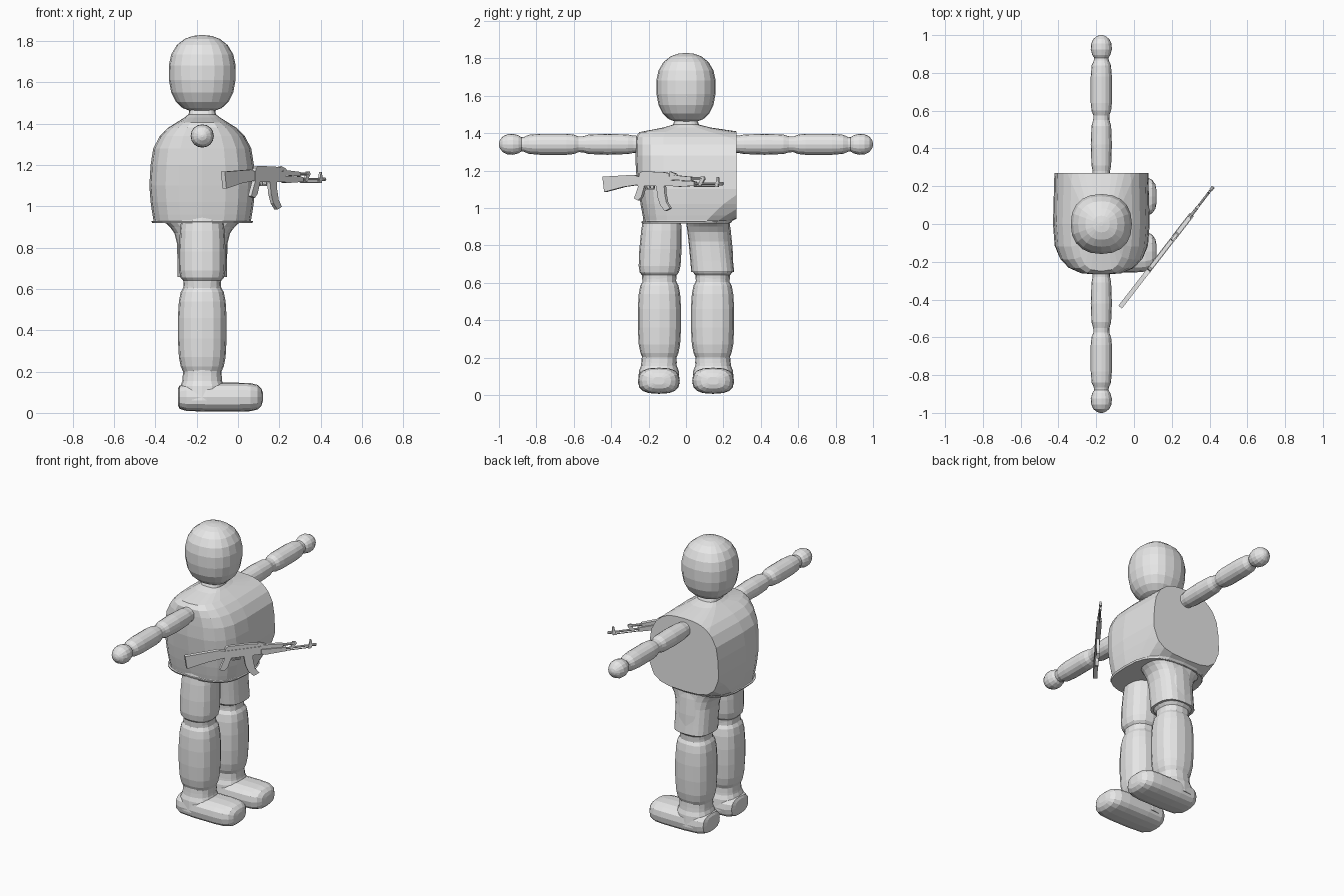
import bpy, bmesh, math
from mathutils import Matrix, Vector

if "Cube" in bpy.data.objects:
    bpy.data.objects.remove(bpy.data.objects["Cube"])

grey = bpy.data.materials.new("plain_grey")
grey.use_nodes = True
grey.diffuse_color = (0.8, 0.8, 0.8, 1)
grey.node_tree.nodes["Principled BSDF"].inputs["Base Color"].default_value = (0.8, 0.8, 0.8, 1)

CX = -0.173  # body centre line


def finish(name, bm, matrix=None):
    bmesh.ops.recalc_face_normals(bm, faces=bm.faces)
    mesh = bpy.data.meshes.new(name)
    bm.to_mesh(mesh)
    bm.free()
    mesh.materials.append(grey)
    obj = bpy.data.objects.new(name, mesh)
    bpy.context.collection.objects.link(obj)
    if matrix:
        obj.matrix_world = matrix
    return obj


def loft(name, axis, rings, power=2.4, segs=16, clip_y=None, matrix=None):
    """Rings are (position, centre u, centre v, half u, half v[, half +v])."""
    bm = bmesh.new()
    loops = []
    for t, cu, cv, hu, hv, *far in rings:
        loop = []
        for i in range(segs):
            a = 2 * math.pi * i / segs
            c, s = math.cos(a), math.sin(a)
            side = far[0] if far and s > 0 else hv
            u = cu + hu * math.copysign(abs(c) ** (2 / power), c)
            v = cv + side * math.copysign(abs(s) ** (2 / power), s)
            co = {"x": (t, u, v), "y": (u, t, v), "z": (u, v, t)}[axis]
            loop.append(bm.verts.new(co))
        loops.append(loop)
    for a, b in zip(loops, loops[1:]):
        for i in range(segs):
            j = (i + 1) % segs
            bm.faces.new((a[i], a[j], b[j], b[i]))
    bm.faces.new(loops[0])
    bm.faces.new(loops[-1])
    if clip_y is not None:
        bmesh.ops.bisect_plane(bm, geom=bm.verts[:] + bm.edges[:] + bm.faces[:],
                               plane_co=(0, clip_y, 0), plane_no=(0, 1, 0), clear_outer=True)
        bmesh.ops.holes_fill(bm, edges=[e for e in bm.edges if e.is_boundary])
    return finish(name, bm, matrix)


def plate(name, points, thick, matrix):
    """Side outline in x and z, given thickness across y."""
    bm = bmesh.new()
    face = bm.faces.new([bm.verts.new((x, -thick / 2, z)) for x, z in points])
    out = bmesh.ops.extrude_face_region(bm, geom=[face])
    verts = [g for g in out["geom"] if isinstance(g, bmesh.types.BMVert)]
    bmesh.ops.translate(bm, verts=verts, vec=(0, thick, 0))
    return finish(name, bm, matrix)


def box(name, x0, x1, z0, z1, thick, matrix):
    return plate(name, [(x0, z0), (x1, z0), (x1, z1), (x0, z1)], thick, matrix)


# Head
head = [(1.462, .06), (1.475, .095), (1.505, .127), (1.55, .15), (1.61, .161), (1.68, .162),
        (1.735, .15), (1.78, .123), (1.81, .085), (1.824, .045), (1.828, .01)]
loft("head", "z", [(z, CX, 0, r, r * .98) for z, r in head], 2.3, 20)

# Torso: rounded on one side, sliced flat on the other
torso = [(.92, .24, .228, .24), (.932, .236, .226, .25), (.96, .241, .232, .31),
         (1.02, .25, .243, .45), (1.1, .256, .255, .7), (1.2, .25, .268, .8),
         (1.28, .237, .27, .8), (1.34, .205, .27, .7), (1.38, .165, .268, .5),
         (1.405, .125, .25, .3), (1.43, .085, .12, .13), (1.445, .066, .07, .07),
         (1.48, .06, .056, .056)]
loft("torso", "z", [(z, CX, 0, hx, back, front) for z, hx, back, front in torso],
     2.9, 20, clip_y=.27)
loft("shirt_hem", "z", [(.918, CX, 0, .242, .236), (.928, CX, 0, .247, .24)], 2.9, 24)

# Limbs, the same on both sides
arm = [(.2, .045), (.28, .046), (.31, .052), (.42, .056), (.52, .052), (.55, .043),
       (.575, .042), (.6, .052), (.64, .056), (.78, .056), (.84, .051), (.865, .04),
       (.88, .038), (.895, .048), (.925, .056), (.955, .054), (.98, .042), (.995, .022), (1, .006)]
thigh = [(.6, .09), (.64, .092), (.655, .105), (.69, .112), (.78, .113), (.88, .108), (.95, .1)]
calf = [(.17, .095), (.2, .093), (.225, .104), (.27, .113), (.36, .118), (.46, .118),
        (.54, .113), (.585, .104), (.605, .092), (.64, .09)]
ankle = [(.06, .112), (.13, .106), (.155, .096), (.18, .093), (.22, .09)]
foot = [(-.29, .055, .6), (-.283, .085, .8), (-.25, .105, .95), (-.15, .112, 1), (0, .112, 1),
        (.06, .107, .97), (.095, .09, .85), (.113, .065, .6), (.12, .03, .3)]
for side, word in ((-1, "right"), (1, "left")):
    loft(word + "_arm", "y", [(side * y, CX, 1.34, r, r) for y, r in arm], 2.1)
    loft(word + "_thigh", "z",
         [(z, CX, side * (.143 - .05 * max(0, z - .65)), r, r) for z, r in thigh])
    loft(word + "_calf", "z", [(z, CX, side * .142, r, r * .98) for z, r in calf], 2.5)
    loft(word + "_ankle", "z", [(z, CX, side * .145, r, r) for z, r in ankle])
    loft(word + "_foot", "x",
         [(x, side * .145, .076, w, .07 * k) for x, w, k in foot], 2.7)

# Single leg of the shorts, flaring under the torso
shorts = [(.658, .12, .115), (.72, .12, .114), (.82, .122, .113), (.87, .135, .114),
          (.9, .157, .115), (.925, .185, .116)]
loft("shorts_leg", "z", [(z, CX, .143 - .1 * (z - .658), hx, hy) for z, hx, hy in shorts], 2.7, 20)

# Rifle, laid out along its own length and turned into place
start, end = Vector((-.073, -.44, 0)), Vector((.422, .2, 0))
aim = end - start
place = Matrix.Translation(start) @ Matrix.Rotation(math.atan2(aim.y, aim.x), 4, "Z")


def tube(name, x0, x1, z, r):
    loft(name, "x", [(x0, 0, z, r, r), (x1, 0, z, r, r)], 2, 8, matrix=place)


plate("rifle_stock", [(0, 1.167), (.012, 1.085), (.14, 1.112), (.25, 1.125), (.25, 1.165),
                      (.21, 1.177)], .024, place)
box("rifle_receiver", .24, .47, 1.118, 1.168, .026, place)
plate("rifle_cover", [(.245, 1.165), (.45, 1.165), (.45, 1.185), (.4, 1.192), (.265, 1.195),
                      (.25, 1.185)], .02, place)
plate("rifle_grip", [(.245, 1.125), (.285, 1.125), (.262, 1.06), (.24, 1.04), (.212, 1.05)],
      .02, place)
plate("trigger_guard", [(.28, 1.12), (.29, 1.098), (.34, 1.098), (.345, 1.12), (.338, 1.12),
                        (.335, 1.104), (.295, 1.104), (.288, 1.12)], .01, place)
plate("trigger", [(.306, 1.12), (.314, 1.12), (.318, 1.106), (.312, 1.106)], .006, place)
plate("rifle_magazine", [(.36, 1.125), (.415, 1.125), (.418, 1.08), (.43, 1.03), (.455, .998),
                         (.42, .983), (.388, 1.015), (.37, 1.06)], .018, place)
plate("rifle_handguard", [(.465, 1.12), (.49, 1.112), (.62, 1.118), (.62, 1.142),
                          (.465, 1.148)], .028, place)
plate("upper_handguard", [(.465, 1.15), (.6, 1.145), (.6, 1.166), (.465, 1.176)], .022, place)
plate("rear_sight", [(.44, 1.165), (.5, 1.17), (.49, 1.183), (.45, 1.195)], .014, place)
tube("gas_tube", .59, .67, 1.156, .008)
plate("gas_block", [(.645, 1.12), (.66, 1.12), (.685, 1.155), (.68, 1.167), (.66, 1.167)],
      .012, place)
tube("rifle_barrel", .6, .8, 1.13, .0065)
tube("cleaning_rod", .61, .77, 1.116, .003)
plate("front_sight", [(.755, 1.112), (.775, 1.112), (.78, 1.135), (.776, 1.165), (.768, 1.165),
                      (.762, 1.14)], .012, place)
tube("muzzle", .785, .806, 1.13, .009)
